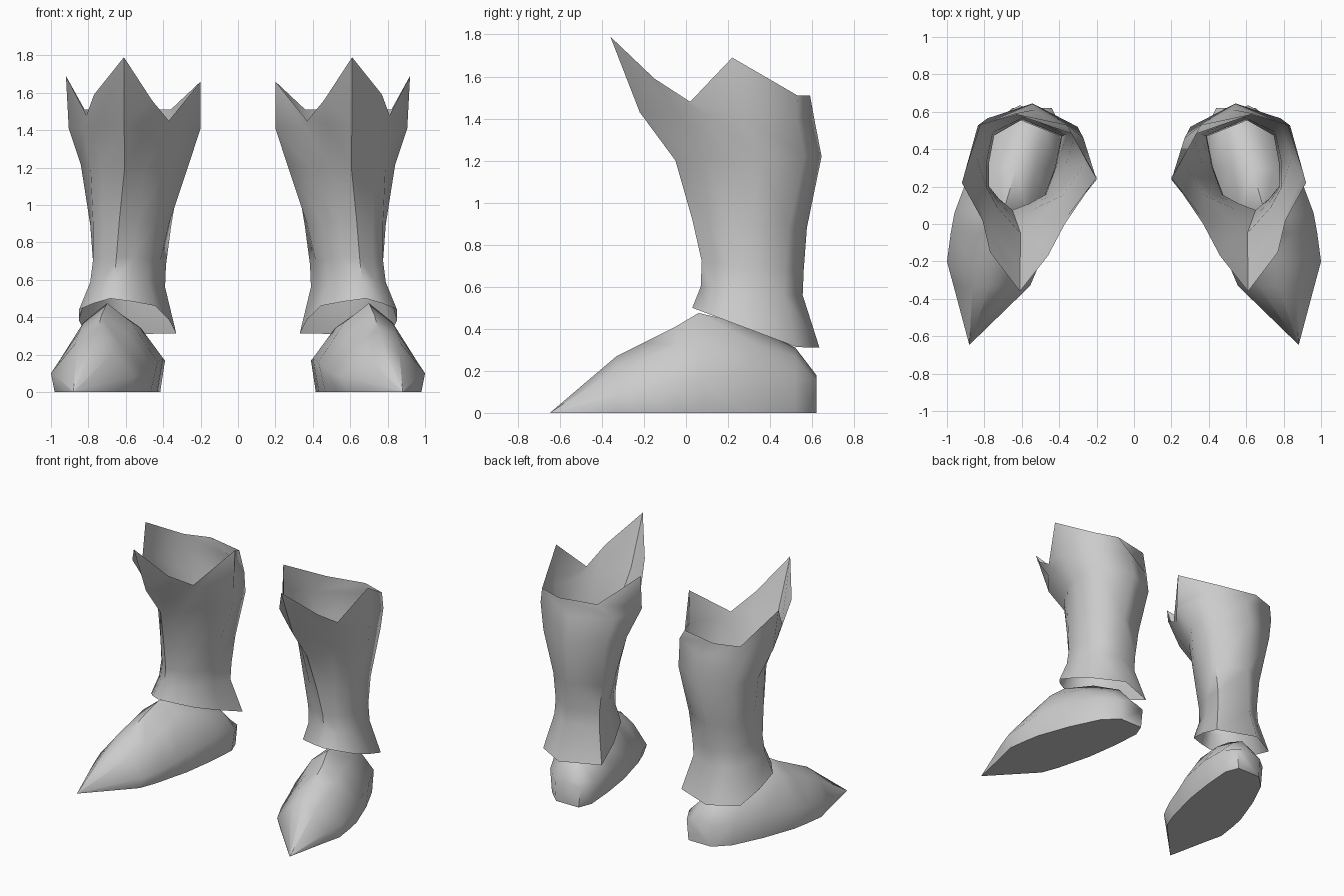
import bpy, bmesh

if "Cube" in bpy.data.objects:
    bpy.data.objects.remove(bpy.data.objects["Cube"])

grey = bpy.data.materials.new("plain_grey")
grey.diffuse_color = (0.6, 0.6, 0.6, 1)
grey.use_nodes = True
grey.node_tree.nodes["Principled BSDF"].inputs["Base Color"].default_value = grey.diffuse_color


def loft(name, rings, cap_start=False, cap_end=False):
    """Skin closed rings, mirror to the other leg and shade smooth."""
    bm = bmesh.new()
    loops = [[bm.verts.new(p) for p in ring] for ring in rings]
    n = len(loops[0])
    for a, b in zip(loops, loops[1:]):
        for i in range(n):
            j = (i + 1) % n
            bm.faces.new((a[i], a[j], b[j], b[i]))
    if cap_start:
        bm.faces.new(loops[0][::-1])
    if cap_end:
        bm.faces.new(loops[-1])
    bmesh.ops.remove_doubles(bm, verts=bm.verts, dist=0.0005)
    bmesh.ops.recalc_face_normals(bm, faces=bm.faces)
    mesh = bpy.data.meshes.new(name)
    bm.to_mesh(mesh)
    bm.free()
    mesh.materials.append(grey)
    ob = bpy.data.objects.new(name, mesh)
    bpy.context.collection.objects.link(ob)
    ob.modifiers.new("other_leg", 'MIRROR').use_axis[0] = True
    for p in mesh.polygons:
        p.use_smooth = True
    bpy.ops.object.select_all(action='DESELECT')
    ob.select_set(True)
    bpy.context.view_layer.objects.active = ob
    bpy.ops.object.shade_smooth_by_angle(angle=1.05)
    return ob


# Shaft: outlines as fractions of the ring's box, front point first, outer side next
UPPER = [(.58, 0), (.80, .22), (.89, .38), (1, .58), (.90, .90),
         (.48, 1), (.10, .82), (0, .55), (.22, .32), (.40, .14)]
LOWER = [(.68, 0), (.86, .12), (1, .26), (1, .52), (.93, .82),
         (.54, 1), (0, .82), (.08, .48), (.22, .17), (.45, .07)]


def shaft_ring(x0, x1, y0, y1, blend, z_front, z_back):
    ring = []
    for (ux, uy), (lx, ly) in zip(UPPER, LOWER):
        fx, fy = ux + (lx - ux) * blend, uy + (ly - uy) * blend
        t = min(1, fy * 1.2)
        ring.append((x0 + (x1 - x0) * fx, y0 + (y1 - y0) * fy,
                     z_front + (z_back - z_front) * t))
    return ring


# Pointed rim, then the rings down to the flared hem
rim = [(.61, -.36, 1.79), (.77, -.15, 1.59), (.81, .02, 1.48), (.92, .22, 1.69),
       (.82, .53, 1.51), (.64, .59, 1.51), (.36, .53, 1.51), (.20, .25, 1.66),
       (.37, 0, 1.45), (.46, -.17, 1.56)]
shaft = [rim,
         shaft_ring(.20, .905, -.22, .61, 0, 1.43, 1.40),
         shaft_ring(.255, .84, -.05, .645, .2, 1.20, 1.22),
         shaft_ring(.345, .79, .03, .575, .7, .92, .88),
         shaft_ring(.385, .775, .075, .56, 1, .72, .68),
         shaft_ring(.39, .79, .07, .555, 1, .60, .56),
         shaft_ring(.33, .85, .03, .635, 1, .50, .31)]
loft("boot_shaft", shaft)


# Foot: cross-sections from toe to heel
def foot_ring(y, x_in, x_out, x_top, z_top, z_side):
    w = x_out - x_in
    z_up = z_side + (z_top - z_side) * .68
    return [(x_in + .07 * w, y, 0), (x_in, y, z_side),
            (x_in + (x_top - x_in) * .52, y, z_up), (x_top, y, z_top),
            (x_out - (x_out - x_top) * .52, y, z_up), (x_out, y, z_side),
            (x_out - .04 * w, y, 0)]


foot = [foot_ring(-.645, .879, .881, .88, .002, .001),
        foot_ring(-.33, .555, .965, .77, .27, .08),
        foot_ring(-.20, .50, 1.0, .75, .335, .10),
        foot_ring(-.05, .46, .98, .73, .41, .13),
        foot_ring(.06, .43, .96, .70, .475, .16),
        foot_ring(.30, .40, .87, .63, .42, .18),
        foot_ring(.52, .39, .76, .57, .31, .17),
        foot_ring(.62, .44, .65, .54, .18, .15)]
loft("foot", foot, True, True)
